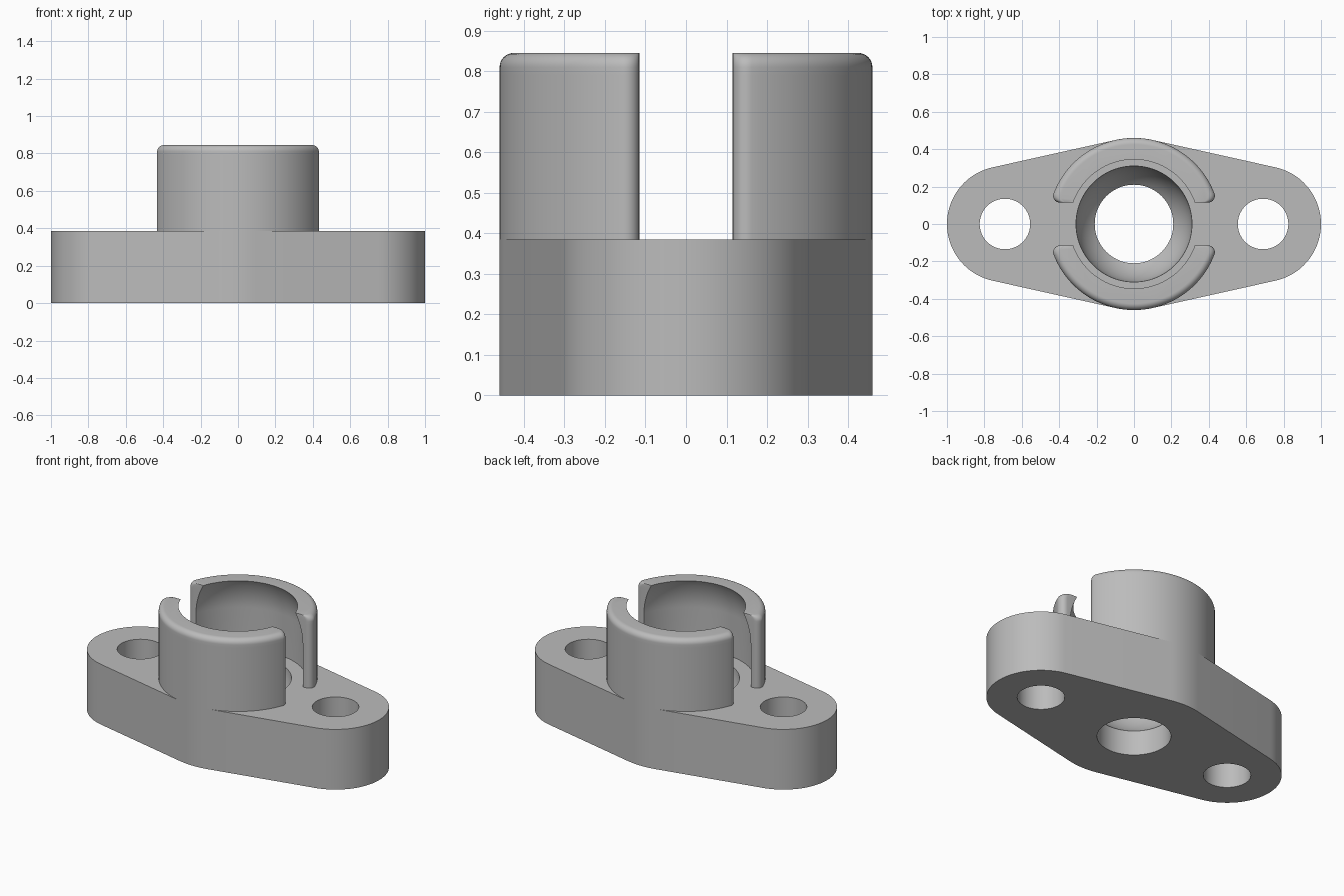
import bpy
import bmesh
from math import sin, cos, asin, atan2, sqrt, pi, radians

cube = bpy.data.objects.get("Cube")
if cube:
    bpy.data.objects.remove(cube, do_unlink=True)

PLATE_H, TOP = 0.385, 0.845     # plate top, collar top
END_X, END_R = 0.69, 0.31       # rounded plate ends
COLLAR_R, SLOT, FILLET = 0.46, 0.115, 0.035
BOLT_R, BORE_R, SOCKET_R = 0.135, 0.21, 0.31
CAVITY_R, MOUTH_R = 0.395, 0.345

grey = bpy.data.materials.new("plain grey")
grey.use_nodes = True
grey.diffuse_color = (0.5, 0.5, 0.5, 1)
grey.node_tree.nodes["Principled BSDF"].inputs["Base Color"].default_value = (0.5, 0.5, 0.5, 1)


def arc(cx, cy, r, a0, a1, n):
    return [(cx + r * cos(a0 + (a1 - a0) * i / n),
             cy + r * sin(a0 + (a1 - a0) * i / n)) for i in range(n + 1)]


def loft(name, rings):
    """Closed solid through a stack of (z, outline) rings."""
    bm = bmesh.new()
    loops = [[bm.verts.new((x, y, z)) for x, y in pts] for z, pts in rings]
    for low, high in zip(loops, loops[1:]):
        n = len(low)
        for i in range(n):
            j = (i + 1) % n
            bm.faces.new((low[i], low[j], high[j], high[i]))
    bm.faces.new(loops[0][::-1])
    bm.faces.new(loops[-1])
    bmesh.ops.recalc_face_normals(bm, faces=bm.faces)
    mesh = bpy.data.meshes.new(name)
    bm.to_mesh(mesh)
    bm.free()
    mesh.materials.append(grey)
    obj = bpy.data.objects.new(name, mesh)
    bpy.context.collection.objects.link(obj)
    return obj


def activate(obj):
    bpy.ops.object.select_all(action='DESELECT')
    obj.select_set(True)
    bpy.context.view_layer.objects.active = obj


def round_cutter(name, x, profile):
    return loft(name, [(z, arc(x, 0, r, 0, 2 * pi * 71 / 72, 71)) for r, z in profile])


# Flange plate: two end circles and a wider middle circle joined by tangents
tilt = asin((COLLAR_R - END_R) / END_X)
a = pi / 2 - tilt
outline = (arc(END_X, 0, END_R, -a, a, 40)
           + arc(0, 0, COLLAR_R, a, pi - a, 10)
           + arc(-END_X, 0, END_R, pi - a, pi + a, 40)
           + arc(0, 0, COLLAR_R, pi + a, 2 * pi - a, 10))
plate = loft("flange_plate", [(0, outline), (PLATE_H, outline)])

# Bolt holes and the bowl-shaped socket that runs into the central bore
bowl_end = asin(BORE_R / SOCKET_R)
bowl = [(SOCKET_R * sin(t), PLATE_H - SOCKET_R * cos(t))
        for t in (bowl_end + (pi / 2 - bowl_end) * i / 12 for i in range(13))]
through = [(BOLT_R, -0.1), (BOLT_R, 0.5)]
cutters = [round_cutter("left_bolt_cutter", END_X, through),
           round_cutter("right_bolt_cutter", -END_X, through),
           round_cutter("socket_cutter", 0, [(BORE_R, -0.1)] + bowl + [(SOCKET_R, 0.5)])]
activate(plate)
for cutter in cutters:
    cutter.hide_render = True
    mod = plate.modifiers.new("hole", 'BOOLEAN')
    mod.operation = 'DIFFERENCE'
    mod.solver = 'EXACT'
    mod.object = cutter
    bpy.ops.object.modifier_apply(modifier=mod.name)
for cutter in cutters:
    bpy.data.objects.remove(cutter, do_unlink=True)


# Collar halves: rounded outer wall, undercut cavity curving in at the mouth
def collar_section(outer, inner, side):
    cy = SLOT + FILLET
    cx = sqrt((outer - FILLET) ** 2 - cy ** 2)
    b = atan2(cy, cx)
    start = atan2(SLOT, sqrt(inner ** 2 - SLOT ** 2))
    pts = (arc(cx, cy, FILLET, -pi / 2, b, 8)
           + arc(0, 0, outer, b, pi - b, 48)[1:-1]
           + arc(-cx, cy, FILLET, pi - b, 3 * pi / 2, 8)
           + arc(0, 0, inner, pi - start, start, 48))
    return [(x, side * y) for x, y in pts]


cavity_z = TOP - sqrt(CAVITY_R ** 2 - MOUTH_R ** 2)
edge_z = TOP - FILLET
levels = [PLATE_H]
levels += [cavity_z + (edge_z - cavity_z) * i / 8 for i in range(8)]
levels += [edge_z + FILLET * sin(pi / 2 * i / 8) for i in range(9)]


def collar_rings(side):
    rings = []
    for z in levels:
        rise = max(0, z - edge_z)
        outer = COLLAR_R - FILLET + sqrt(max(0, FILLET ** 2 - rise ** 2))
        inner = sqrt(CAVITY_R ** 2 - max(0, z - cavity_z) ** 2)
        rings.append((z, collar_section(outer, inner, side)))
    return rings


parts = [plate,
         loft("back_collar_half", collar_rings(1)),
         loft("front_collar_half", collar_rings(-1))]
for part in parts:
    activate(part)
    bpy.ops.object.shade_smooth_by_angle(angle=radians(30))
